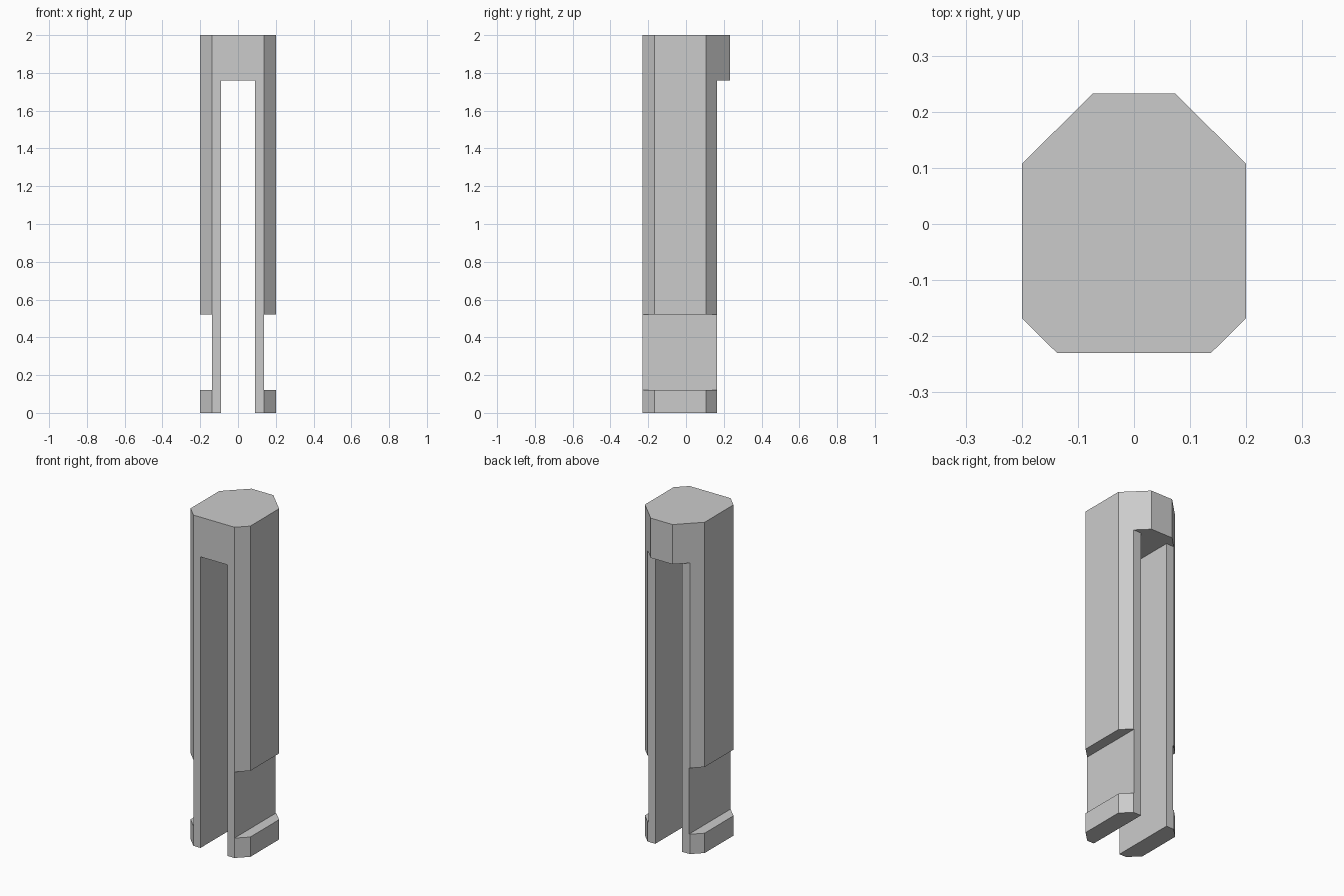
import bpy
import bmesh

cube = bpy.data.objects.get("Cube")
if cube:
    bpy.data.objects.remove(cube, do_unlink=True)

grey = bpy.data.materials.new("plain grey")
grey.use_nodes = True
colour = (0.6, 0.6, 0.6, 1)
grey.diffuse_color = colour
grey.node_tree.nodes["Principled BSDF"].inputs["Base Color"].default_value = colour


def prism(name, outline, z0, z1):
    """Extrude a flat outline from z0 to z1."""
    bm = bmesh.new()
    base = bm.faces.new([bm.verts.new((x, y, z0)) for x, y in outline])
    top = bmesh.ops.extrude_face_region(bm, geom=[base])["geom"]
    verts = [v for v in top if isinstance(v, bmesh.types.BMVert)]
    bmesh.ops.translate(bm, verts=verts, vec=(0, 0, z1 - z0))
    bmesh.ops.recalc_face_normals(bm, faces=bm.faces)
    mesh = bpy.data.meshes.new(name)
    bm.to_mesh(mesh)
    bm.free()
    mesh.materials.append(grey)
    obj = bpy.data.objects.new(name, mesh)
    bpy.context.collection.objects.link(obj)
    return obj


def cut_box(target, x0, x1, y0, y1, z0, z1):
    """Cut a box out of the target, then discard the cutter."""
    cutter = prism("cutter", [(x0, y0), (x1, y0), (x1, y1), (x0, y1)], z0, z1)
    cutter.hide_render = True
    mod = target.modifiers.new("cut", "BOOLEAN")
    mod.operation = "DIFFERENCE"
    mod.solver = "EXACT"
    mod.object = cutter
    bpy.context.view_layer.objects.active = target
    bpy.ops.object.modifier_apply(modifier=mod.name)
    bpy.data.objects.remove(cutter, do_unlink=True)


# Chamfered column: right half of the outline, mirrored to the left
half = [(0.137, -0.23), (0.2, -0.168), (0.2, 0.107), (0.073, 0.233)]
outline = half + [(-x, y) for x, y in reversed(half)]
clip = prism("slotted_column", outline, 0, 2)

# Back step below the head
cut_box(clip, -0.5, 0.5, 0.165, 0.5, -0.1, 1.76)
# Slot between the two legs
cut_box(clip, -0.09, 0.09, -0.5, 0.5, -0.1, 1.76)
# Recess above each foot, on the outer sides
cut_box(clip, 0.137, 0.5, -0.5, 0.5, 0.12, 0.52)
cut_box(clip, -0.5, -0.137, -0.5, 0.5, 0.12, 0.52)
